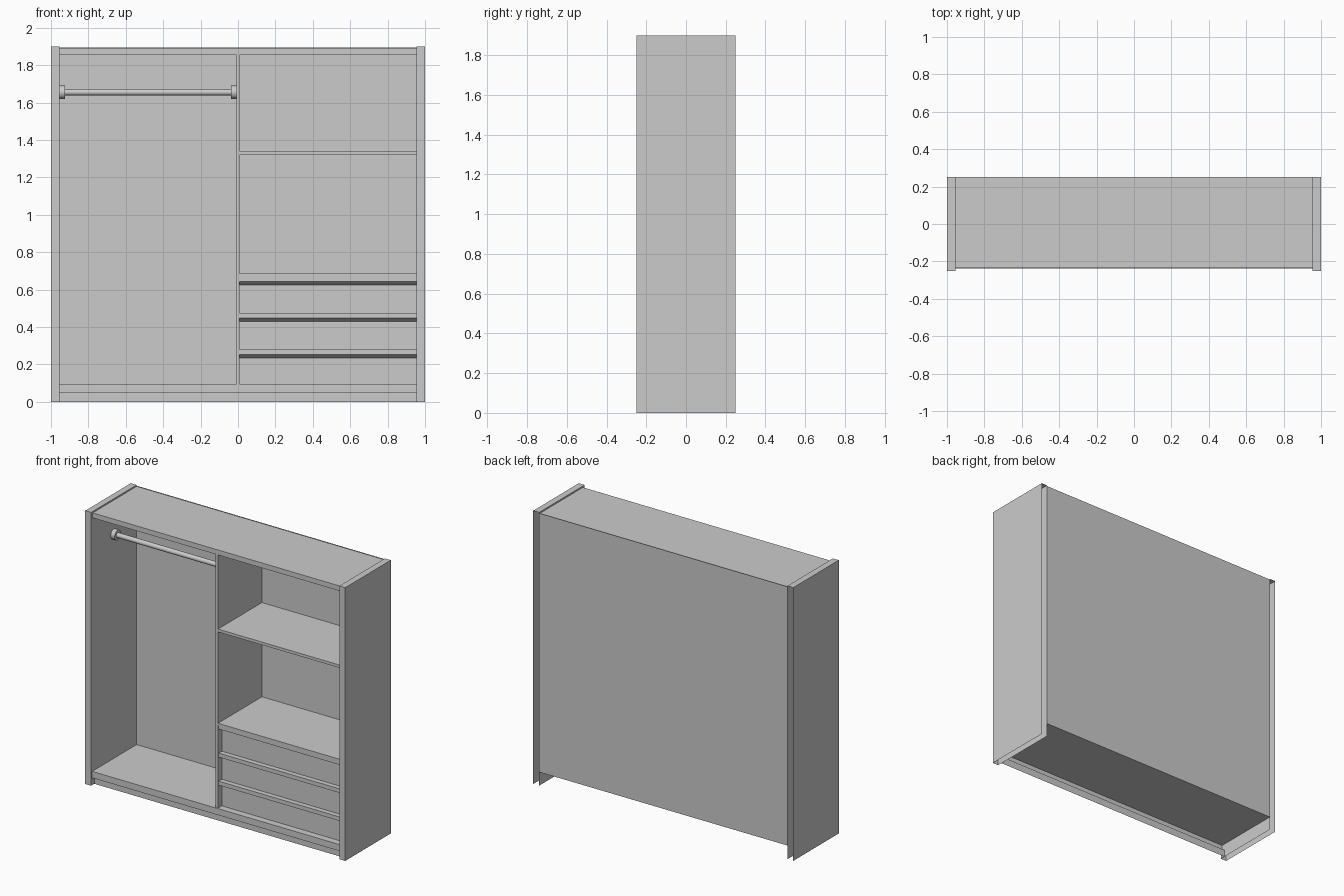
import bpy, bmesh, math
from mathutils import Matrix

if "Cube" in bpy.data.objects:
    bpy.data.objects.remove(bpy.data.objects["Cube"])


def add_object(name, bm):
    mesh = bpy.data.meshes.new(name)
    bm.to_mesh(mesh)
    bm.free()
    obj = bpy.data.objects.new(name, mesh)
    bpy.context.collection.objects.link(obj)
    return obj


def sheet(name, profile, lo, hi, axis, cap=False):
    """Extrude an open profile: (y, z) points along x, or (x, y) points along z."""
    bm = bmesh.new()
    place = (lambda p, t: (t, *p)) if axis == "x" else (lambda p, t: (*p, t))
    a = [bm.verts.new(place(p, lo)) for p in profile]
    b = [bm.verts.new(place(p, hi)) for p in profile]
    for i in range(len(profile) - 1):
        bm.faces.new((a[i], a[i + 1], b[i + 1], b[i]))
    if cap:
        bm.faces.new(b)
    return add_object(name, bm)


def board(name, x0, x1, z0, z1):
    """Horizontal board, open where it meets the back."""
    return sheet(name, [(BACK, z1), (FRONT, z1), (FRONT, z0), (BACK, z0)], x0, x1, "x")


def rod(name, x0, x1, radius, z):
    bm = bmesh.new()
    m = Matrix.Translation(((x0 + x1) / 2, 0, z)) @ Matrix.Rotation(math.pi / 2, 4, "Y")
    bmesh.ops.create_cone(bm, cap_ends=True, segments=24, radius1=radius,
                          radius2=radius, depth=x1 - x0, matrix=m)
    obj = add_object(name, bm)
    bpy.ops.object.select_all(action="DESELECT")
    bpy.context.view_layer.objects.active = obj
    obj.select_set(True)
    bpy.ops.object.shade_smooth_by_angle()
    return obj


BACK, FRONT, INNER, DIV = 0.25, -0.232, 0.955, 0.009
FLOOR, CEILING = 0.095, 1.855

# Side panels: hollow, open at the back and bottom
side = sheet("side_panels", [(-1, BACK), (-1, -0.25), (-INNER, -0.25), (-INNER, BACK)],
             0, 1.9, "z", cap=True)
side.modifiers.new("Mirror", "MIRROR")

# Carcass: floor with recessed plinth, back sheet, top board
sheet("floor_and_plinth", [(BACK, FLOOR), (-0.238, FLOOR), (-0.238, 0.05),
                           (-0.215, 0.05), (-0.215, 0)], -INNER, INNER, "x")
sheet("back_panel", [(BACK, 1.895), (BACK, FLOOR)], -INNER, INNER, "x")
board("top_board", -INNER, INNER, CEILING, 1.89)

# Centre divider and right-hand shelves
sheet("divider", [(-DIV, BACK), (-DIV, FRONT), (DIV, FRONT), (DIV, BACK)],
      FLOOR, CEILING, "z")
board("upper_shelf", DIV, INNER, 1.32, 1.34)
board("lower_shelf", DIV, INNER, 0.67, 0.685)

# Drawer fronts with a projecting grip lip along the top
for i in range(3):
    top = 0.67 - i * 0.195
    bottom = FLOOR if i == 2 else top - 0.195
    sheet(f"drawer_front_{i + 1}",
          [(-0.19, top), (-0.225, top), (-0.225, top - 0.028),
           (-0.19, top - 0.045), (-0.19, bottom)], DIV, INNER, "x")

# Hanging rail with end flanges
rod("hanging_rail", -0.93, -0.035, 0.017, 1.655)
rod("rail_flange_left", -INNER, -0.925, 0.035, 1.655)
rod("rail_flange_right", -0.038, -DIV, 0.035, 1.655)
